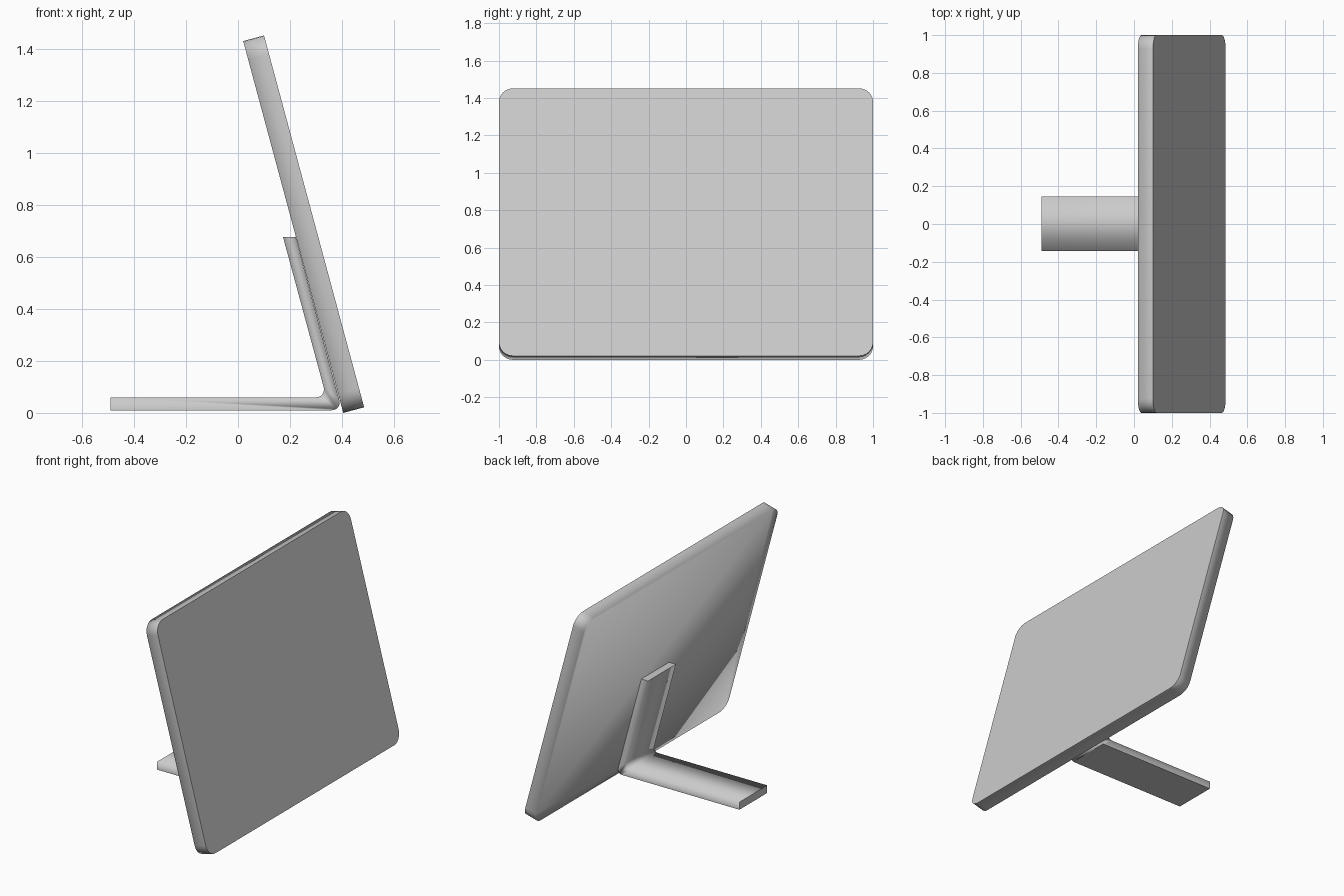
import bpy, bmesh, math
from mathutils import Vector

if "Cube" in bpy.data.objects:
    bpy.data.objects.remove(bpy.data.objects["Cube"], do_unlink=True)

grey = bpy.data.materials.new("light_grey")
grey.use_nodes = True
grey.diffuse_color = (0.6, 0.6, 0.6, 1)
grey.node_tree.nodes["Principled BSDF"].inputs["Base Color"].default_value = (0.6, 0.6, 0.6, 1)


def rounded(points, radii, steps=6):
    """Outline of 2D points with each corner filleted by its radius."""
    out = []
    for i, (p, r) in enumerate(zip(points, radii)):
        p = Vector(p)
        if not r:
            out.append(p)
            continue
        a = (Vector(points[i - 1]) - p).normalized()
        b = (Vector(points[(i + 1) % len(points)]) - p).normalized()
        half = a.angle(b) / 2
        centre = p + (a + b).normalized() * r / math.sin(half)
        start = p + a * r / math.tan(half) - centre
        end = p + b * r / math.tan(half) - centre
        turn = start.angle(end)
        for k in range(steps + 1):
            t = k / steps
            out.append(centre + (start * math.sin((1 - t) * turn)
                                 + end * math.sin(t * turn)) / math.sin(turn))
    return out


def prism(name, outline, offset, is_sharp):
    """Extrude a closed 3D outline; shade smooth except on chosen edges."""
    bm = bmesh.new()
    face = bm.faces.new([bm.verts.new(p) for p in outline])
    res = bmesh.ops.extrude_face_region(bm, geom=[face], use_keep_orig=True)
    moved = [v for v in res["geom"] if isinstance(v, bmesh.types.BMVert)]
    bmesh.ops.translate(bm, verts=moved, vec=offset)
    bmesh.ops.recalc_face_normals(bm, faces=bm.faces)
    for f in bm.faces:
        f.smooth = True
    for e in bm.edges:
        e.smooth = not is_sharp(e)
    mesh = bpy.data.meshes.new(name)
    bm.to_mesh(mesh)
    bm.free()
    mesh.materials.append(grey)
    obj = bpy.data.objects.new(name, mesh)
    bpy.context.collection.objects.link(obj)


# Leaning panel: rounded rectangle, crisp around the front face, soft at the back
foot = Vector((0.405, 0, 0))
tilt = math.radians(15.07)
up = Vector((-math.sin(tilt), 0, math.cos(tilt)))
out = Vector((math.cos(tilt), 0, math.sin(tilt)))
height, depth = 1.481, 0.083
corners = [(-1, 0), (1, 0), (1, height), (-1, height)]
panel = [foot + up * v + Vector((0, u, 0)) for u, v in rounded(corners, [0.075] * 4)]
prism("panel", panel, out * depth,
      lambda e: all((v.co - foot).dot(out) > depth / 2 for v in e.verts))

# Bent stand: L-shaped strip, with crisp ends and underside
side = [(-0.49, 0.01), (0.4, 0.01), (0.222, 0.677), (0.173, 0.677), (0.34, 0.06), (-0.49, 0.06)]
strip = [Vector((x, -0.142, z)) for x, z in rounded(side, [0, 0.03, 0, 0, 0.03, 0])]


def stand_edge(e):
    at_end = all(v.co.x < -0.48 for v in e.verts) or all(v.co.z > 0.67 for v in e.verts)
    under = all(v.co.z < 0.015 for v in e.verts)
    return at_end or under


prism("stand", strip, Vector((0, 0.288, 0)), stand_edge)
